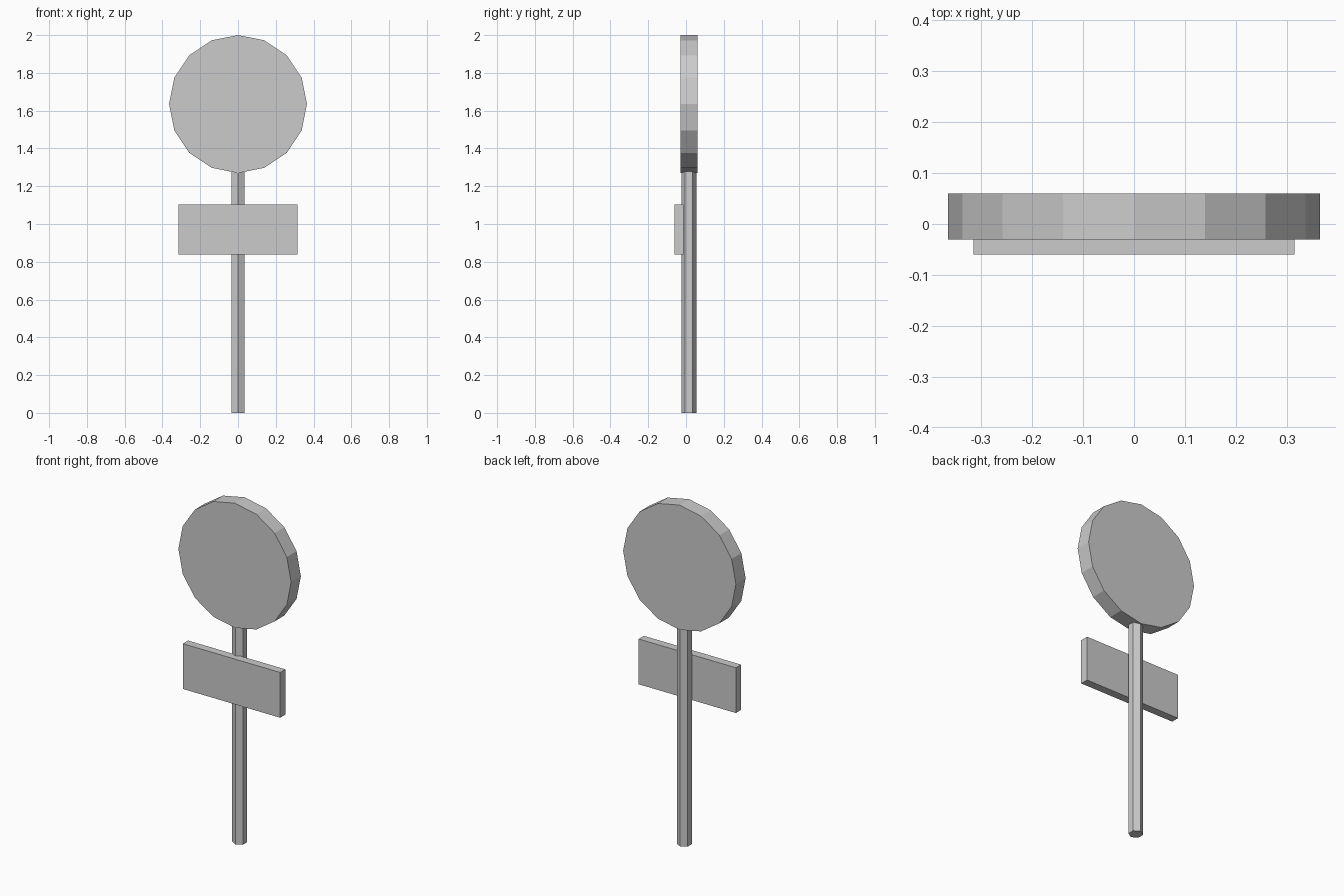
import bpy
from math import pi

cube = bpy.data.objects.get("Cube")
if cube:
    bpy.data.objects.remove(cube, do_unlink=True)

# Single plain grey
grey = bpy.data.materials.new("light_grey")
grey.use_nodes = True
colour = (0.6, 0.6, 0.6, 1)
grey.diffuse_color = colour
grey.node_tree.nodes["Principled BSDF"].inputs["Base Color"].default_value = colour


def finish(name):
    obj = bpy.context.object
    obj.name = name
    obj.data.name = name
    obj.data.materials.append(grey)
    bpy.ops.object.transform_apply(location=False, rotation=True, scale=True)
    return obj


# Six-sided post with an edge facing forwards
bpy.ops.mesh.primitive_cylinder_add(vertices=6, radius=0.04, depth=1.3,
                                    location=(0, 0.015, 0.65))
finish("post")

# Sixteen-sided round sign with a corner at the top
bpy.ops.mesh.primitive_cylinder_add(vertices=16, radius=0.365, depth=0.09,
                                    location=(0, 0.015, 1.635),
                                    rotation=(pi / 2, 0, 0))
finish("round_sign")

# Rectangular plate fixed to the front of the post
bpy.ops.mesh.primitive_cube_add(size=1, location=(0, -0.036, 0.972))
bpy.context.object.scale = (0.63, 0.048, 0.265)
finish("lower_plate")
